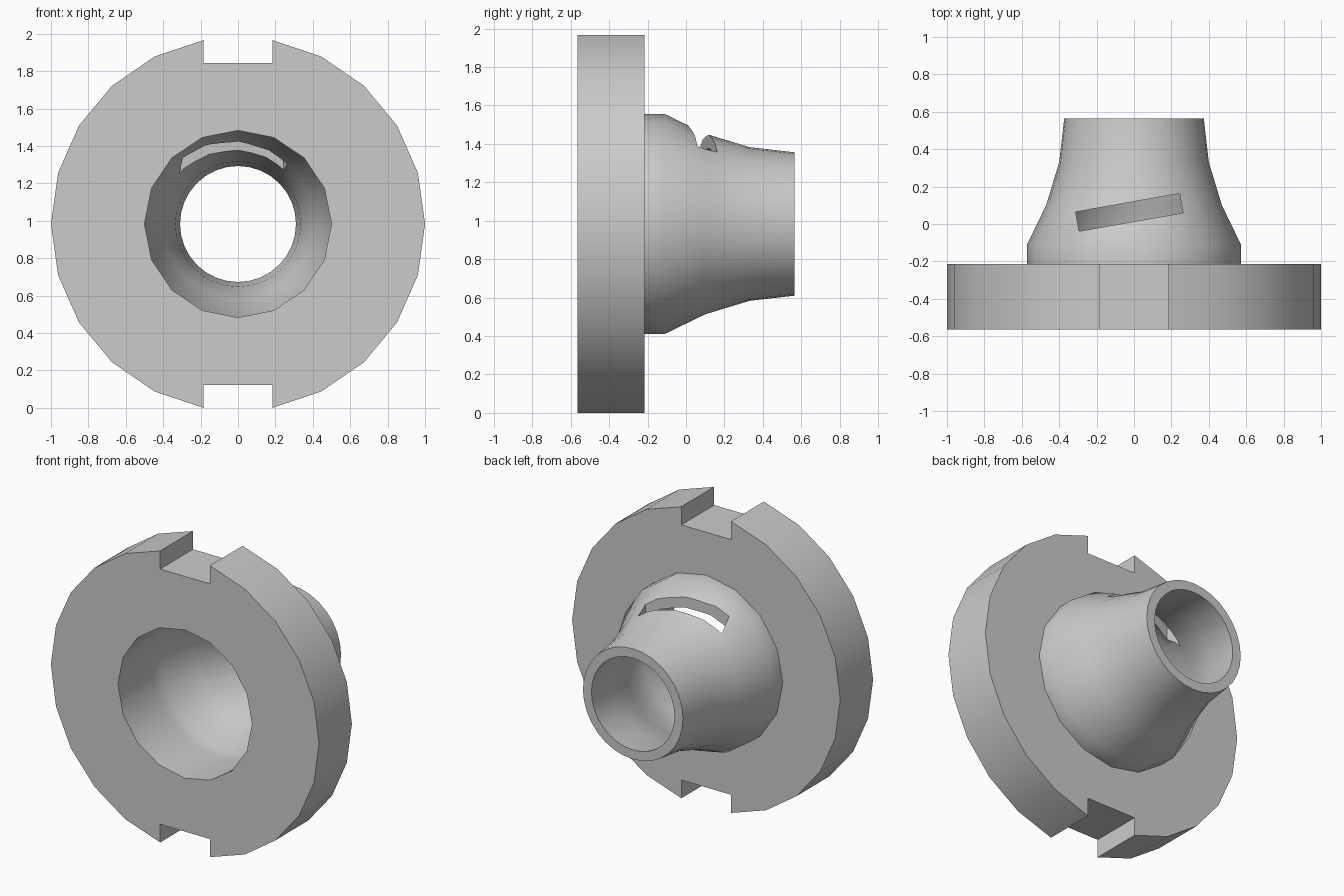
import bpy, bmesh, math
from mathutils import Vector

if "Cube" in bpy.data.objects:
    bpy.data.objects.remove(bpy.data.objects["Cube"], do_unlink=True)

AXIS_Z = 0.983          # height of the bore axis
FRONT, BACK, TIP = -0.565, -0.215, 0.565
BORE = 0.5
SIDES = 16

grey = bpy.data.materials.new("plain grey")
grey.use_nodes = True
colour = (0.6, 0.6, 0.6, 1)
grey.diffuse_color = colour
grey.node_tree.nodes["Principled BSDF"].inputs["Base Color"].default_value = colour


def polar(radius, angle, y):
    return Vector((radius * math.cos(angle), y, AXIS_Z + radius * math.sin(angle)))


def make_object(name, bm):
    bmesh.ops.recalc_face_normals(bm, faces=bm.faces[:])
    mesh = bpy.data.meshes.new(name)
    bm.to_mesh(mesh)
    bm.free()
    obj = bpy.data.objects.new(name, mesh)
    mesh.materials.append(grey)
    bpy.context.collection.objects.link(obj)
    return obj


def activate(obj):
    bpy.ops.object.select_all(action='DESELECT')
    obj.select_set(True)
    bpy.context.view_layer.objects.active = obj


def smooth(obj):
    activate(obj)
    bpy.ops.object.shade_smooth_by_angle(angle=math.radians(30))


# Flange: faceted disc with a notch at top and bottom, and a central bore
def make_flange():
    bm = bmesh.new()
    notch_half, notch_floor, steps = 0.185, 0.86, 10
    start = math.asin(notch_half)
    outline = []
    for side in (0, 1):
        first = -math.pi / 2 + start + side * math.pi
        sweep = math.pi - 2 * start
        outline += [polar(1, first + sweep * i / steps, FRONT) for i in range(steps + 1)]
        sign = 1 - 2 * side
        for x in (notch_half, -notch_half):
            outline.append(Vector((sign * x, FRONT, AXIS_Z + sign * notch_floor)))
    bore = [polar(BORE, math.tau * i / SIDES, FRONT) for i in range(SIDES)]
    edges = []
    for loop in (outline, bore):
        verts = [bm.verts.new(p) for p in loop]
        edges += [bm.edges.new((verts[i - 1], verts[i])) for i in range(len(verts))]
    bmesh.ops.triangle_fill(bm, edges=edges, use_beauty=True, normal=(0, -1, 0))
    extruded = bmesh.ops.extrude_face_region(bm, geom=bm.faces[:], use_keep_orig=True)
    moved = [g for g in extruded["geom"] if isinstance(g, bmesh.types.BMVert)]
    bmesh.ops.translate(bm, verts=moved, vec=(0, BACK - FRONT, 0))
    return make_object("flange", bm)


# Hub: tapering tube, faceted at its base and round at its tip
def make_hub():
    # radius, y, amount of faceting
    profile = [(0.572, BACK, 1), (0.572, -0.11, 1), (0.47, 0.1, 0.5), (0.4, 0.33, 0),
               (0.373, TIP, 0), (0.31, TIP, 0), (0.335, 0.33, 0), (0.4, 0.1, 0.5),
               (BORE, -0.11, 1), (BORE, BACK, 1)]
    bm = bmesh.new()
    count = SIDES * 2
    flat = 1 - math.cos(math.pi / SIDES)
    rings = [[bm.verts.new(polar(r * (1 - flat * f * (i % 2)), math.tau * i / count, y))
              for i in range(count)] for r, y, f in profile]
    for j in range(len(rings)):
        a, b = rings[j - 1], rings[j]
        for i in range(count):
            bm.faces.new((a[i - 1], a[i], b[i], b[i - 1]))
    return make_object("hub", bm)


# Slanted slot through the upper wall of the hub
def cut_slot(hub):
    bpy.ops.mesh.primitive_cube_add(size=1, location=(-0.025, 0.062, 1.4),
                                    rotation=(0, 0, math.radians(10)))
    cutter = bpy.context.object
    cutter.name = "slot_cutter"
    cutter.scale = (0.565, 0.105, 0.5)
    cutter.hide_render = True
    bpy.context.view_layer.update()
    activate(hub)
    mod = hub.modifiers.new("slot", 'BOOLEAN')
    mod.operation = 'DIFFERENCE'
    mod.solver = 'EXACT'
    mod.object = cutter
    bpy.ops.object.modifier_apply(modifier=mod.name)
    bpy.data.objects.remove(cutter, do_unlink=True)


flange = make_flange()
hub = make_hub()
cut_slot(hub)
for part in (flange, hub):
    smooth(part)
